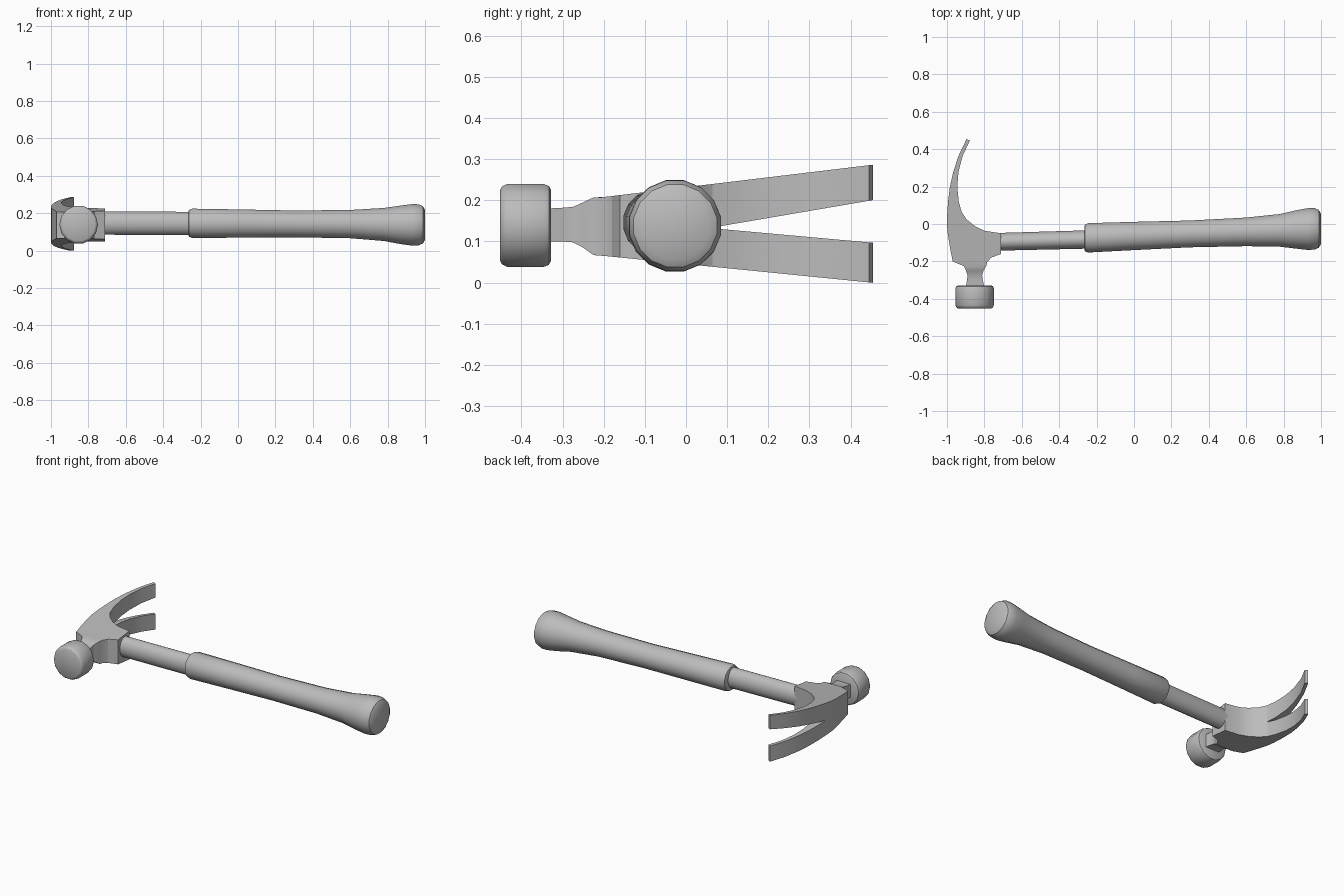
import bpy, bmesh, math
from mathutils import Vector

if "Cube" in bpy.data.objects:
    bpy.data.objects.remove(bpy.data.objects["Cube"], do_unlink=True)

grey = bpy.data.materials.new("plain grey")
grey.use_nodes = True
COLOUR = (0.5, 0.5, 0.5, 1)
grey.diffuse_color = COLOUR
grey.node_tree.nodes["Principled BSDF"].inputs["Base Color"].default_value = COLOUR


def loft(bm, rings):
    """Skin a row of equal-sized point rings and cap both ends."""
    loops = [[bm.verts.new(p) for p in ring] for ring in rings]
    n = len(loops[0])
    for a, b in zip(loops, loops[1:]):
        for i in range(n):
            j = (i + 1) % n
            bm.faces.new((a[i], a[j], b[j], b[i]))
    bm.faces.new(loops[0])
    bm.faces.new(loops[-1])


def finish(name, bm, angle=35):
    bmesh.ops.recalc_face_normals(bm, faces=bm.faces)
    mesh = bpy.data.meshes.new(name)
    bm.to_mesh(mesh)
    bm.free()
    mesh.materials.append(grey)
    obj = bpy.data.objects.new(name, mesh)
    bpy.context.collection.objects.link(obj)
    bpy.ops.object.select_all(action='DESELECT')
    obj.select_set(True)
    bpy.context.view_layer.objects.active = obj
    bpy.ops.object.shade_smooth_by_angle(angle=math.radians(angle))
    return obj


def rod(name, stations, sides):
    """Loft ovals along x. Station: x, centre y, centre z, half y, half z."""
    bm = bmesh.new()
    turns = [2 * math.pi * (i + 0.5) / sides for i in range(sides)]
    loft(bm, [[(x, cy + ry * math.cos(t), cz + rz * math.sin(t)) for t in turns]
              for x, cy, cz, ry, rz in stations])
    return finish(name, bm)


# Handle shaft and flared grip
rod("shaft", [(-0.76, -0.096, 0.147, 0.048, 0.063),
              (-0.22, -0.082, 0.146, 0.05, 0.063)], 16)
rod("grip", [(-0.265, -0.075, 0.146, 0.064, 0.064),
             (-0.262, -0.075, 0.146, 0.073, 0.073),
             (-0.245, -0.074, 0.146, 0.080, 0.080),
             (0.00, -0.064, 0.145, 0.077, 0.077),
             (0.30, -0.053, 0.143, 0.073, 0.073),
             (0.60, -0.042, 0.142, 0.078, 0.077),
             (0.78, -0.034, 0.140, 0.089, 0.090),
             (0.87, -0.029, 0.138, 0.105, 0.105),
             (0.93, -0.027, 0.138, 0.114, 0.113),
             (0.965, -0.026, 0.138, 0.113, 0.112),
             (0.988, -0.026, 0.138, 0.103, 0.102),
             (1.00, -0.026, 0.138, 0.082, 0.082)], 16)

# Striking face: a short bevelled drum along y
bm = bmesh.new()
drum = [(-0.452, 0.088), (-0.447, 0.097), (-0.435, 0.103),
        (-0.345, 0.103), (-0.333, 0.098), (-0.328, 0.088)]
loft(bm, [[(-0.852 + r * math.cos(math.tau * i / 14), y,
            0.139 + r * math.sin(math.tau * i / 14)) for i in range(14)]
          for y, r in drum])
finish("striking_face", bm)


def top_z(y):
    return 0.232 + 0.12 * y


def bottom_z(y):
    return 0.045 - 0.1 * y


def slab(outer, inner, low, high):
    """Cross-section between an outer and inner plan point."""
    return [(*outer, low(outer[1])), (*inner, low(inner[1])),
            (*inner, high(inner[1])), (*outer, high(outer[1]))]


# Neck and head block: y, left x, right x, low z, high z
neck = [(-0.34, -0.900, -0.800, 0.100, 0.180),
        (-0.30, -0.893, -0.808, 0.100, 0.182),
        (-0.275, -0.890, -0.812, 0.098, 0.184),
        (-0.25, -0.898, -0.805, 0.085, 0.195),
        (-0.225, -0.910, -0.790, 0.067, 0.207)]
block = [((-0.970, -0.200), (-0.785, -0.205)),
         ((-0.975, -0.170), (-0.765, -0.180)),
         ((-0.980, -0.150), (-0.710, -0.160)),
         ((-0.996, -0.050), (-0.710, -0.050)),
         ((-0.998, -0.030), (-0.800, -0.036)),
         ((-1.000, -0.010), (-0.850, -0.012)),
         ((-1.000, 0.030), (-0.895, 0.025)),
         ((-0.998, 0.065), (-0.922, 0.065))]
bm = bmesh.new()
rings = [[(a, y, lo), (b, y, lo), (b, y, hi), (a, y, hi)] for y, a, b, lo, hi in neck]
rings += [slab(o, i, bottom_z, top_z) for o, i in block]
loft(bm, rings)
finish("head_block", bm, 25)

# Two curved claws, split by a V-shaped gap
claw = [block[-1],
        ((-0.994, 0.120), (-0.937, 0.120)),
        ((-0.984, 0.200), (-0.945, 0.200)),
        ((-0.966, 0.280), (-0.938, 0.280)),
        ((-0.938, 0.365), (-0.916, 0.365)),
        ((-0.895, 0.455), (-0.878, 0.445))]


def gap_top(y):
    return 0.134 + 0.171 * (y - 0.065)


def gap_bottom(y):
    return 0.132 - 0.09 * (y - 0.065)


for name, low, high in (("upper_claw", gap_top, top_z),
                        ("lower_claw", bottom_z, gap_bottom)):
    bm = bmesh.new()
    loft(bm, [slab(o, i, low, high) for o, i in claw])
    finish(name, bm, 25)
